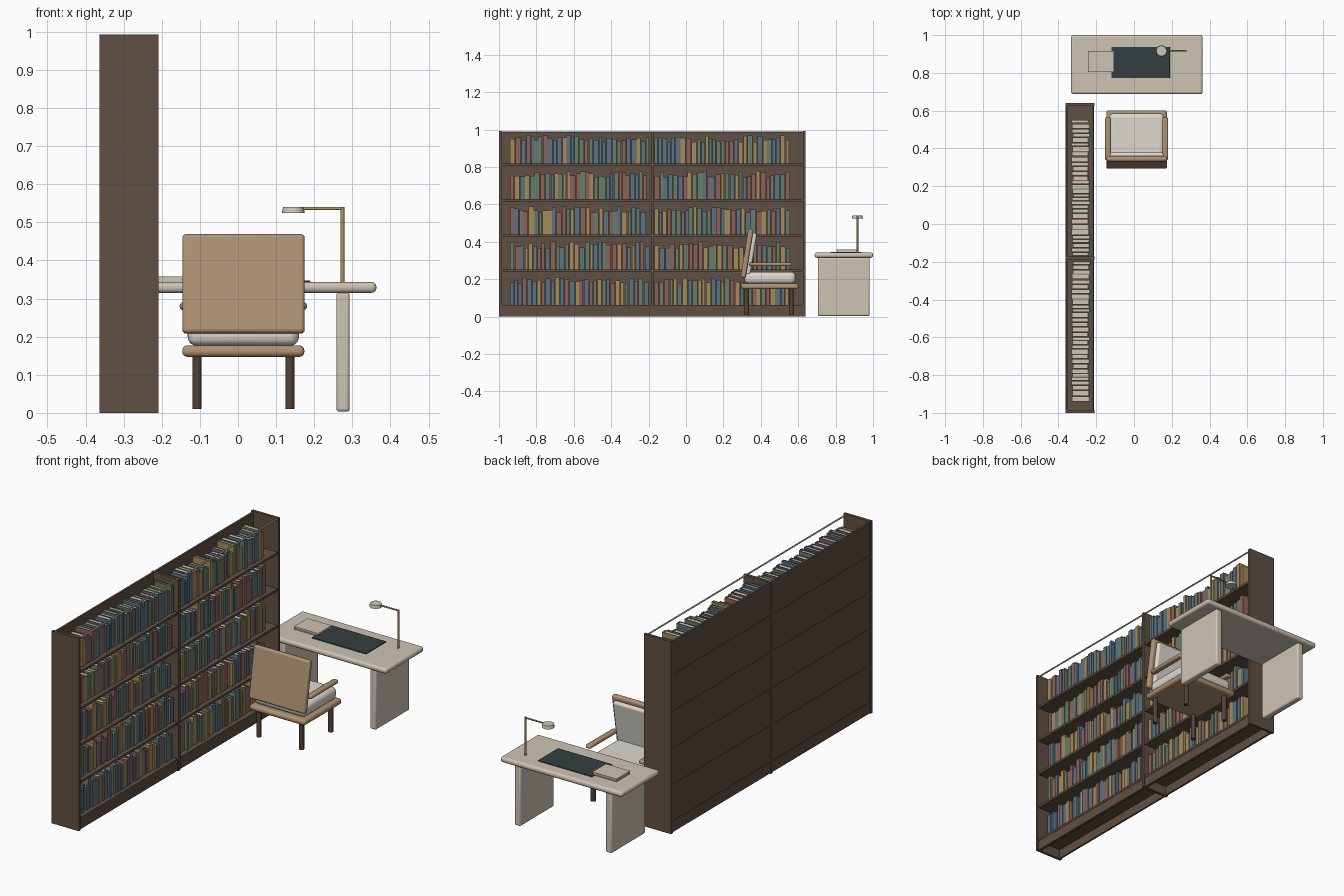
import bpy, bmesh, random
from math import radians, atan2
from mathutils import Matrix, Vector

if "Cube" in bpy.data.objects:
    bpy.data.objects.remove(bpy.data.objects["Cube"])

random.seed(7)


def mat(name, r, g, b):
    m = bpy.data.materials.new(name)
    m.diffuse_color = (r, g, b, 1)
    m.use_nodes = True
    m.node_tree.nodes["Principled BSDF"].inputs["Base Color"].default_value = m.diffuse_color
    return m


DARK = mat("dark_wood", 0.115, 0.08, 0.057)
TAN = mat("tan_wood", 0.43, 0.29, 0.175)
LEG = mat("leg_wood", 0.085, 0.055, 0.04)
STONE = mat("pale_desk", 0.62, 0.55, 0.46)
CLOTH = mat("cushion_cloth", 0.72, 0.69, 0.63)
PAD = mat("pad_dark", 0.035, 0.05, 0.05)
BRASS = mat("brass", 0.42, 0.29, 0.12)
PAGE = mat("paper", 0.62, 0.57, 0.47)
RAIL = mat("rail_grey", 0.4, 0.38, 0.34)
COVERS = [mat("cover_blue", 0.10, 0.17, 0.23), mat("cover_green", 0.14, 0.20, 0.15),
          mat("cover_red", 0.27, 0.12, 0.105), mat("cover_gold", 0.38, 0.26, 0.10)]


def add_box(bm, lo, hi):
    lo, hi = Vector(lo), Vector(hi)
    size = hi - lo
    m = Matrix.Translation((lo + hi) / 2) @ Matrix.Diagonal((size.x, size.y, size.z, 1))
    bmesh.ops.create_cube(bm, size=1, matrix=m)


def finish(bm, name, material, bevel=0, segments=3):
    me = bpy.data.meshes.new(name)
    bm.to_mesh(me)
    bm.free()
    ob = bpy.data.objects.new(name, me)
    bpy.context.collection.objects.link(ob)
    me.materials.append(material)
    if bevel:
        mod = ob.modifiers.new("bevel", "BEVEL")
        mod.width, mod.segments = bevel, segments
        bpy.ops.object.select_all(action="DESELECT")
        ob.select_set(True)
        bpy.context.view_layer.objects.active = ob
        bpy.ops.object.shade_smooth_by_angle(angle=radians(40))
    return ob


def box(name, lo, hi, material, bevel=0, segments=3):
    bm = bmesh.new()
    add_box(bm, lo, hi)
    return finish(bm, name, material, bevel, segments)


def rod(name, a, b, r, material, r2=None, sides=20):
    a, b = Vector(a), Vector(b)
    bm = bmesh.new()
    m = Matrix.Translation((a + b) / 2) @ (b - a).to_track_quat("Z", "Y").to_matrix().to_4x4()
    bmesh.ops.create_cone(bm, cap_ends=True, segments=sides, radius1=r,
                          radius2=r if r2 is None else r2, depth=(b - a).length, matrix=m)
    ob = finish(bm, name, material)
    bpy.ops.object.select_all(action="DESELECT")
    ob.select_set(True)
    bpy.context.view_layer.objects.active = ob
    bpy.ops.object.shade_smooth_by_angle(angle=radians(40))
    return ob


# Bookcase: uprights, shelves, back, plinth and top rail
XB, XF, Y0, Y1, YM, TOP = -0.363, -0.208, -1.0, 0.64, -0.18, 0.993
box("bookcase_end_front", (XB, Y0, 0), (XF, Y0 + 0.014, TOP), DARK)
box("bookcase_end_rear", (XB, Y1 - 0.014, 0), (XF, Y1, TOP), DARK)
box("bookcase_divider", (XB, YM - 0.007, 0), (XF, YM + 0.007, TOP - 0.004), DARK)
box("bookcase_back", (XB + 0.003, Y0 + 0.01, 0.003), (XB + 0.013, Y1 - 0.01, 0.987), DARK)
box("bookcase_plinth", (-0.23, Y0 + 0.01, 0), (-0.215, Y1 - 0.01, 0.055), DARK)
shelf_z = [0.062 + 0.189 * i for i in range(5)]
for i, z in enumerate(shelf_z):
    box(f"shelf_{i + 1}", (XB + 0.001, Y0 + 0.01, z - 0.012), (-0.213, Y1 - 0.01, z), DARK)
rod("top_rail", (-0.218, Y0 + 0.005, 0.986), (-0.218, Y1 - 0.005, 0.986), 0.004, RAIL, sides=12)

# Books: wrap-around covers grouped by colour, with one mesh of page blocks
covers = [bmesh.new() for _ in COVERS]
pages = bmesh.new()
for z in shelf_z:
    for start, end in ((-0.94, YM - 0.012), (YM + 0.012, 0.56)):
        y = start
        while True:
            t = random.uniform(0.016, 0.029)
            if y + t > end:
                break
            h = random.uniform(0.115, 0.152)
            xf = random.uniform(-0.242, -0.23)
            xr = random.uniform(-0.334, -0.326)
            c = random.choice(covers)
            add_box(c, (xf - 0.008, y, z), (xf, y + t, z + h))
            add_box(c, (xr, y, z), (xf - 0.008, y + 0.0025, z + h))
            add_box(c, (xr, y + t - 0.0025, z), (xf - 0.008, y + t, z + h))
            add_box(pages, (xr + 0.003, y + 0.0025, z + 0.002),
                    (xf - 0.008, y + t - 0.0025, z + h - 0.003))
            y += t + random.uniform(0.001, 0.004)
for bm, m in zip(covers, COVERS):
    finish(bm, "book_" + m.name, m)
finish(pages, "book_pages", PAGE)

# Desk
box("desk_top", (-0.333, 0.688, 0.315), (0.363, 1.0, 0.343), STONE, 0.012, 4)
for side, x in (("left", -0.263), ("right", 0.258)):
    box(f"desk_leg_{side}", (x, 0.705, 0.003), (x + 0.035, 0.982, 0.316), STONE, 0.008)
box("desk_pad", (-0.12, 0.772, 0.342), (0.19, 0.937, 0.347), PAD, 0.001, 1)
box("desk_book_cover_low", (-0.244, 0.805, 0.343), (-0.106, 0.915, 0.347), STONE)
box("desk_book_pages", (-0.241, 0.808, 0.347), (-0.109, 0.912, 0.354), PAGE)
box("desk_book_cover_top", (-0.244, 0.805, 0.354), (-0.106, 0.915, 0.358), STONE)

# Desk lamp
rod("lamp_stem", (0.274, 0.916, 0.342), (0.274, 0.916, 0.54), 0.005, BRASS)
rod("lamp_arm", (0.278, 0.916, 0.536), (0.145, 0.916, 0.536), 0.004, BRASS)
rod("lamp_head", (0.145, 0.916, 0.524), (0.145, 0.916, 0.54), 0.03, PAGE, 0.027, 28)

# Chair seat, cushion, legs and arms
box("chair_seat_frame", (-0.146, 0.295, 0.147), (0.174, 0.602, 0.177), TAN, 0.013, 4)
box("seat_cushion", (-0.132, 0.312, 0.176), (0.16, 0.586, 0.24), CLOTH, 0.024, 5)
for side, x in (("left", -0.108), ("right", 0.136)):
    for end, y in (("back", 0.325), ("front", 0.562)):
        rod(f"chair_leg_{end}_{side}", (x, y, 0.01), (x, y, 0.15), 0.012, LEG)
for side, x in (("left", -0.153), ("right", 0.15)):
    box(f"chair_arm_{side}", (x, 0.338, 0.27), (x + 0.031, 0.565, 0.29), TAN, 0.009, 4)

# Chair back and its cushion, tilted together about the lower edge
tilt = atan2(0.043, 0.262)
for name, lo, hi, m, bev in (
        ("chair_back", (-0.146, 0, 0), (0.175, 0.028, 0.263), TAN, 0.01),
        ("back_cushion", (-0.128, 0.024, 0.018), (0.157, 0.05, 0.245), CLOTH, 0.012)):
    ob = box(name, lo, hi, m, bev, 4)
    ob.location = (0, 0.291, 0.211)
    ob.rotation_euler = (-tilt, 0, 0)
